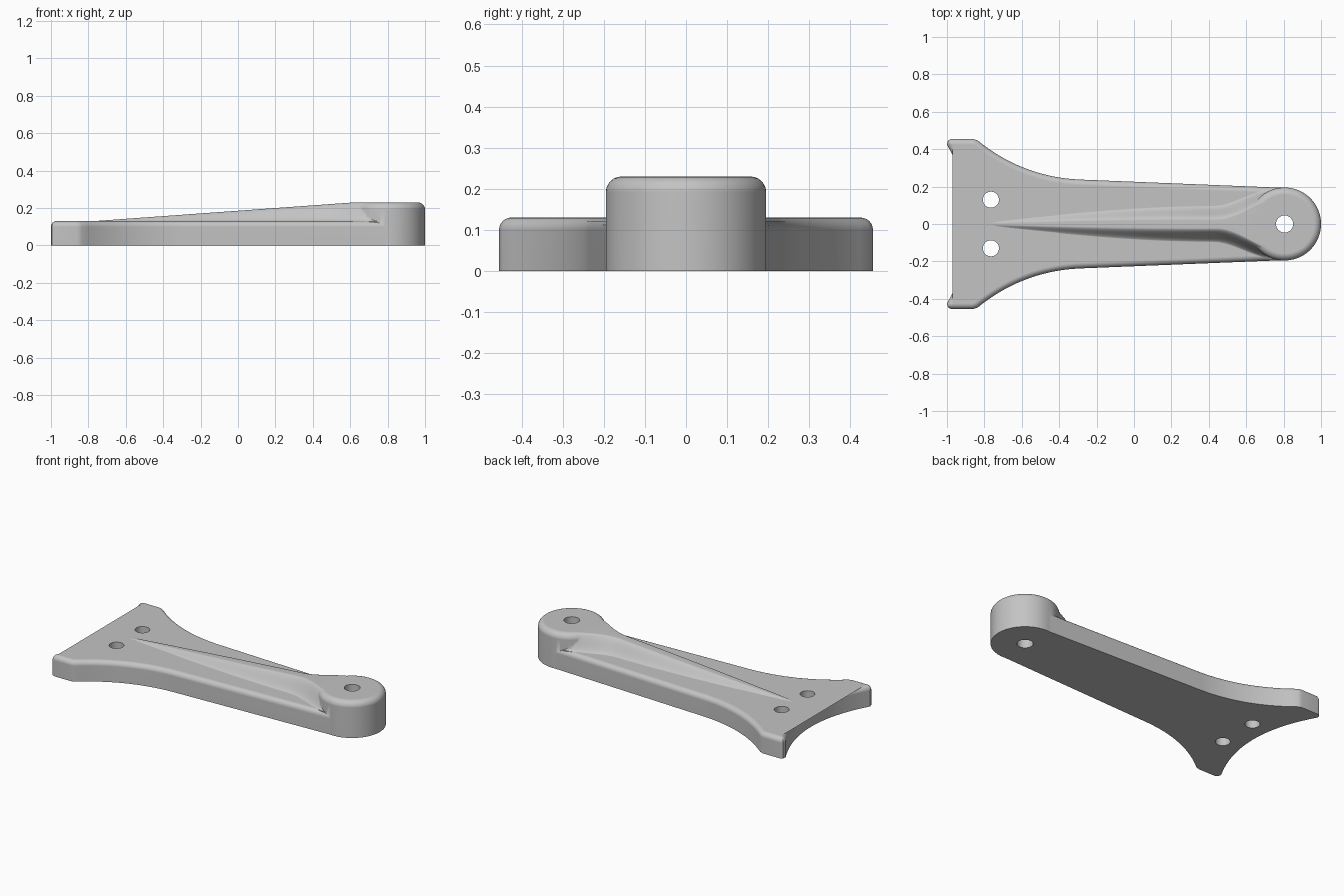
import bpy, bmesh, math

cube = bpy.data.objects.get("Cube")
if cube:
    bpy.data.objects.remove(cube, do_unlink=True)

grey = bpy.data.materials.new("plain grey")
grey.use_nodes = True
COLOUR = (0.55, 0.55, 0.55, 1)
grey.diffuse_color = COLOUR
grey.node_tree.nodes["Principled BSDF"].inputs["Base Color"].default_value = COLOUR

PLATE_TOP, BOSS_TOP = 0.13, 0.23
BOSS_X, BOSS_R = 0.805, 0.195


def finish(name, bm):
    bmesh.ops.recalc_face_normals(bm, faces=bm.faces[:])
    mesh = bpy.data.meshes.new(name)
    bm.to_mesh(mesh)
    bm.free()
    mesh.materials.append(grey)
    obj = bpy.data.objects.new(name, mesh)
    bpy.context.collection.objects.link(obj)
    return obj


def slab(name, outline, low, high, fillet=0):
    """Extruded outline with a rounded top rim."""
    bm = bmesh.new()
    base = bm.faces.new([bm.verts.new((x, y, low)) for x, y in outline])
    ext = bmesh.ops.extrude_face_region(bm, geom=[base], use_keep_orig=True)
    for v in [g for g in ext["geom"] if isinstance(g, bmesh.types.BMVert)]:
        v.co.z = high
    bmesh.ops.recalc_face_normals(bm, faces=bm.faces[:])
    if fillet:
        rim = [e for e in bm.edges if all(v.co.z > high - 0.001 for v in e.verts)]
        bmesh.ops.bevel(bm, geom=rim, offset=fillet, segments=6, profile=0.5,
                        affect='EDGES', clamp_overlap=False)
    return finish(name, bm)


def circle(cx, cy, r, n):
    return [(cx + r * math.cos(2 * math.pi * i / n),
             cy + r * math.sin(2 * math.pi * i / n)) for i in range(n)]


def bezier(a, b, c, n):
    return [tuple((1 - t) ** 2 * p + 2 * t * (1 - t) * q + t * t * r
                  for p, q, r in zip(a, b, c))
            for t in (i / n for i in range(n + 1))]


def smooth(t):
    t = max(0.0, min(1.0, t))
    return t * t * (3 - 2 * t)


# Forked flat plate
side = [(0.81, 0.193)] + bezier((-0.3, 0.238), (-0.6, 0.255), (-0.835, 0.446), 16)
side += [(-0.86, 0.455), (-0.978, 0.455), (-0.995, 0.445)]
notch = bezier((-1, 0.425), (-0.76, 0), (-1, -0.425), 20)
outline = side + notch + [(x, -y) for x, y in reversed(side)]
body = slab("bracket_arm", outline, 0, PLATE_TOP, 0.03)

# Round boss
boss = slab("boss", circle(BOSS_X, 0, BOSS_R, 72), 0, BOSS_TOP, 0.038)

# Rising centre rib with soft feet, flaring into the boss
bm = bmesh.new()
rings = []
START, END, STEPS, HALF = -0.77, 0.78, 48, 10
for i in range(STEPS + 1):
    x = START + (END - START) * i / STEPS
    top = min(BOSS_TOP - 0.0006, PLATE_TOP + 0.1 * (x - START) / 1.39)
    foot = 0.012 + 0.088 * math.sin(math.pi / 2 * min(1, (x - START) / 1.2))
    crest = 0.22 * foot
    foot += 0.085 * smooth((x - 0.42) / 0.32)
    crest += 0.125 * smooth((x - 0.45) / 0.35)
    half = [(crest + (foot - crest) * k / HALF,
             PLATE_TOP - 0.0008 + (top - PLATE_TOP + 0.0008) * (1 - smooth(k / HALF)))
            for k in range(HALF + 1)]
    half.append((foot, 0.1))
    section = half + [(-y, z) for y, z in reversed(half)]
    rings.append([bm.verts.new((x, y, z)) for y, z in section])
for a, b in zip(rings, rings[1:]):
    for k in range(len(a)):
        j = (k + 1) % len(a)
        bm.faces.new((a[k], a[j], b[j], b[k]))
bm.faces.new(rings[0])
bm.faces.new(rings[-1])
rib = finish("rib", bm)

# Bolt holes
holes = [slab("hole_cutter", circle(x, y, r, 32), -0.1, 0.4)
         for x, y, r in ((BOSS_X, 0, 0.046), (-0.765, 0.13, 0.043), (-0.765, -0.13, 0.043))]

# Fuse the parts and drill the holes
bpy.ops.object.select_all(action='DESELECT')
bpy.context.view_layer.objects.active = body
body.select_set(True)
for tool in [boss, rib] + holes:
    mod = body.modifiers.new("join", 'BOOLEAN')
    mod.operation = 'DIFFERENCE' if tool in holes else 'UNION'
    mod.solver = 'EXACT'
    mod.object = tool
    bpy.ops.object.modifier_apply(modifier=mod.name)
    bpy.data.objects.remove(tool, do_unlink=True)

bpy.ops.object.shade_smooth_by_angle(angle=math.radians(35))
normals = body.modifiers.new("even_shading", 'WEIGHTED_NORMAL')
normals.keep_sharp = True
